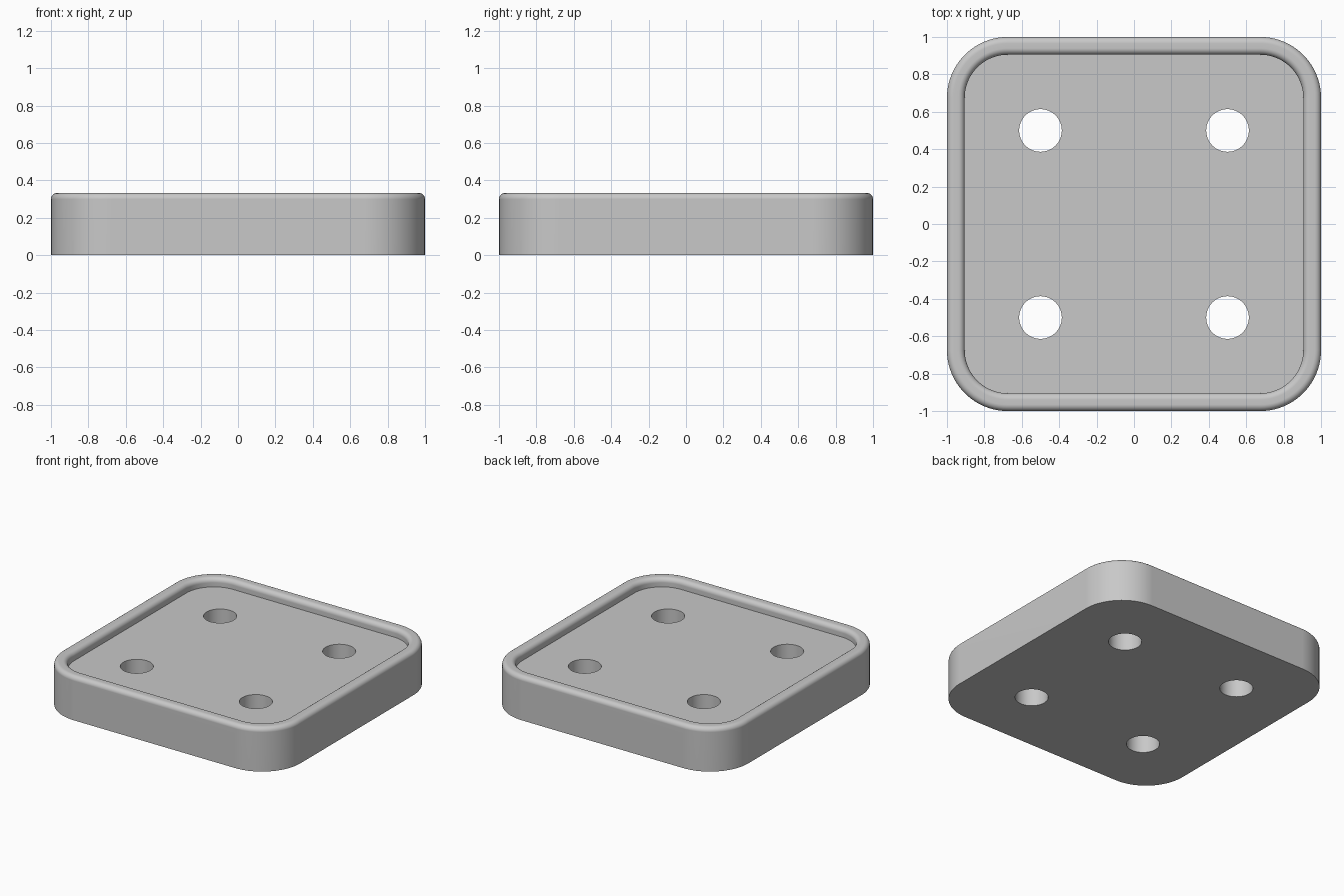
import bpy, bmesh, math

cube = bpy.data.objects.get("Cube")
if cube:
    bpy.data.objects.remove(cube, do_unlink=True)

HEIGHT, FLOOR = 0.333, 0.267      # rim top and recessed floor
CORNER = 0.325                    # outer corner radius
RIM, FILLET = 0.095, 0.034        # rim width and edge rounding
HOLE_R, HOLE_POS = 0.114, 0.5
ARC_STEPS, FILLET_STEPS = 20, 6


def rounded_square(bm, inset, z):
    """Ring of vertices following the tray outline, moved inwards."""
    core, r = 1 - CORNER, CORNER - inset
    ring = []
    for k in range(4):
        mid = math.radians(45 + 90 * k)
        cx, cy = math.copysign(core, math.cos(mid)), math.copysign(core, math.sin(mid))
        for i in range(ARC_STEPS + 1):
            a = math.radians(90 * (k + i / ARC_STEPS))
            ring.append(bm.verts.new((cx + r * math.cos(a), cy + r * math.sin(a), z)))
    return ring


# Grey material
grey = bpy.data.materials.new("light grey")
grey.use_nodes = True
colour = (0.58, 0.58, 0.58, 1)
grey.diffuse_color = colour
grey.node_tree.nodes["Principled BSDF"].inputs["Base Color"].default_value = colour

# Wall profile as (inset, height): outer wall, rounded rim, inner wall
quarter = [math.pi / 2 * i / FILLET_STEPS for i in range(FILLET_STEPS + 1)]
zc = HEIGHT - FILLET
profile = [(0, 0)]
profile += [(FILLET - FILLET * math.cos(a), zc + FILLET * math.sin(a)) for a in quarter]
profile += [(RIM - FILLET + FILLET * math.sin(a), zc + FILLET * math.cos(a)) for a in quarter]
profile += [(RIM, FLOOR)]

# Tray body
bm = bmesh.new()
rings = [rounded_square(bm, inset, z) for inset, z in profile]
for lower, upper in zip(rings, rings[1:]):
    for i in range(len(lower)):
        j = (i + 1) % len(lower)
        bm.faces.new((lower[i], lower[j], upper[j], upper[i]))
bm.faces.new(rings[0][::-1])
bm.faces.new(rings[-1])
bmesh.ops.recalc_face_normals(bm, faces=bm.faces)
mesh = bpy.data.meshes.new("tray")
bm.to_mesh(mesh)
bm.free()
tray = bpy.data.objects.new("tray", mesh)
bpy.context.collection.objects.link(tray)
mesh.materials.append(grey)

# Four through holes
cutters = []
for x in (-HOLE_POS, HOLE_POS):
    for y in (-HOLE_POS, HOLE_POS):
        bpy.ops.mesh.primitive_cylinder_add(vertices=64, radius=HOLE_R, depth=1, location=(x, y, 0.1))
        cutter = bpy.context.object
        cutter.name = "hole_cutter"
        cutter.hide_render = True
        cutter.data.materials.append(grey)
        cut = tray.modifiers.new("hole", 'BOOLEAN')
        cut.operation, cut.solver, cut.object = 'DIFFERENCE', 'EXACT', cutter
        cutters.append(cutter)

bpy.ops.object.select_all(action='DESELECT')
tray.select_set(True)
bpy.context.view_layer.objects.active = tray
for name in [m.name for m in tray.modifiers]:
    bpy.ops.object.modifier_apply(modifier=name)
for cutter in cutters:
    bpy.data.objects.remove(cutter, do_unlink=True)

# Smooth curves, crisp edges
bpy.ops.object.shade_smooth_by_angle(angle=math.radians(30))
weighted = tray.modifiers.new("flat_face_normals", 'WEIGHTED_NORMAL')
weighted.keep_sharp = True
